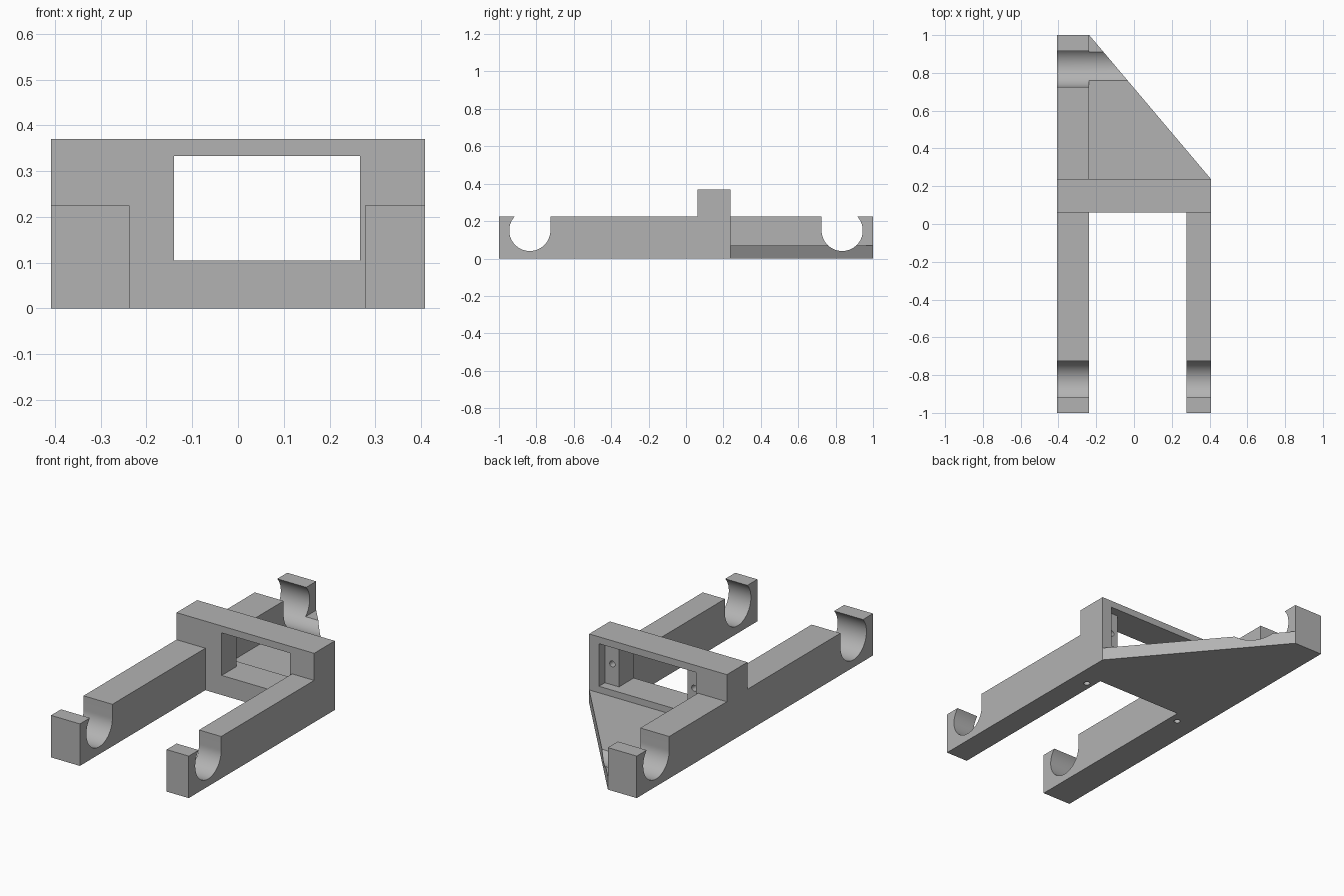
import bpy
import bmesh
import math
from mathutils import Matrix, Vector

default = bpy.data.objects.get("Cube")
if default:
    bpy.data.objects.remove(default, do_unlink=True)

grey = bpy.data.materials.new("light grey plastic")
grey.use_nodes = True
GREY = (0.45, 0.45, 0.45, 1)
grey.diffuse_color = GREY
grey.node_tree.nodes["Principled BSDF"].inputs["Base Color"].default_value = GREY

HALF = 0.408        # half width of the whole bracket
WIDE = -0.237       # inner side of the wide arm
NARROW = 0.277      # inner side of the narrow arm
ARM_TOP = 0.225
BAR = (0.062, 0.237)  # front and back of the crossbar
WIN_X, WIN_Z = 0.063, (0.105, 0.333)


def finish(name, bm):
    bmesh.ops.recalc_face_normals(bm, faces=bm.faces)
    mesh = bpy.data.meshes.new(name)
    bm.to_mesh(mesh)
    bm.free()
    mesh.materials.append(grey)
    obj = bpy.data.objects.new(name, mesh)
    bpy.context.collection.objects.link(obj)
    return obj


def prism(name, points, direction):
    """Extrude a closed planar outline along a direction."""
    bm = bmesh.new()
    face = bm.faces.new([bm.verts.new(p) for p in points])
    ext = bmesh.ops.extrude_face_region(bm, geom=[face], use_keep_orig=True)
    moved = [v for v in ext["geom"] if isinstance(v, bmesh.types.BMVert)]
    bmesh.ops.translate(bm, verts=moved, vec=Vector(direction))
    return finish(name, bm)


def box(name, x, y, z):
    base = [(x[0], y[0], z[0]), (x[1], y[0], z[0]), (x[1], y[1], z[0]), (x[0], y[1], z[0])]
    return prism(name, base, (0, 0, z[1] - z[0]))


def drill(name, centre, depth, axis):
    bm = bmesh.new()
    turn = Matrix.Rotation(math.radians(90), 4, "X") if axis == "Y" else Matrix()
    bmesh.ops.create_cone(bm, cap_ends=True, segments=24, radius1=0.016, radius2=0.016,
                          depth=depth, matrix=Matrix.Translation(centre) @ turn)
    return finish(name, bm)


def combine(target, other, operation):
    mod = target.modifiers.new(other.name, "BOOLEAN")
    mod.operation = operation
    mod.solver = "EXACT"
    mod.object = other
    bpy.context.view_layer.objects.active = target
    bpy.ops.object.modifier_apply(modifier=mod.name)
    bpy.data.objects.remove(other, do_unlink=True)


# Solid parts: two arms, crossbar and triangular brace plate
bracket = box("bracket", (-HALF, HALF), BAR, (0, 0.37))
parts = [
    box("wide_arm", (-HALF, WIDE), (-1, 1), (0, ARM_TOP)),
    box("narrow_arm", (NARROW, HALF), (-1, BAR[1] - 0.05), (0, ARM_TOP)),
    prism("brace_plate", [(-0.3, 0.15, 0), (HALF, 0.15, 0), (HALF, BAR[1], 0),
                          (WIDE, 1, 0), (-0.3, 1, 0)], (0, 0, 0.07)),
]
for part in parts:
    combine(bracket, part, "UNION")

# Crossbar window, with a wider shallow recess in the back
cutters = [
    box("window", (WIN_X - 0.203, WIN_X + 0.203), (0.0, 0.3), WIN_Z),
    box("recess", (WIN_X - 0.287, WIN_X + 0.287), (BAR[1] - 0.05, 0.3), WIN_Z),
]

# Rod cradles: round seat, straight inner wall, overhanging outer lip
R, SEAT_Y, SEAT_Z, STEPS = 0.11, 0.835, 0.15, 44
sweep = math.pi + math.asin((ARM_TOP - SEAT_Z) / R)
for side in (-1, 1):
    arc = [(R * math.cos(sweep * i / STEPS), R * math.sin(sweep * i / STEPS))
           for i in range(STEPS + 1)]
    outline = [(-0.5, side * (SEAT_Y - c), SEAT_Z - s) for c, s in arc]
    lip, wall = outline[-1][1], outline[0][1]
    outline += [(-0.5, lip, 0.3), (-0.5, wall, 0.3)]
    cutters.append(prism("cradle", outline, (1, 0, 0)))

# Blind screw holes in the recess tabs and under the arms
for side in (-1, 1):
    cutters.append(drill("tab_hole", (WIN_X + side * 0.243, BAR[1] - 0.05, 0.217), 0.16, "Y"))
for x in (-0.287, 0.315):
    cutters.append(drill("base_hole", (x, 0, 0), 0.16, "Z"))

for cutter in cutters:
    combine(bracket, cutter, "DIFFERENCE")

# Smooth cradles and holes, crisp edges elsewhere
bpy.ops.object.select_all(action="DESELECT")
bracket.select_set(True)
bpy.context.view_layer.objects.active = bracket
bpy.ops.object.shade_smooth_by_angle(angle=math.radians(30))
